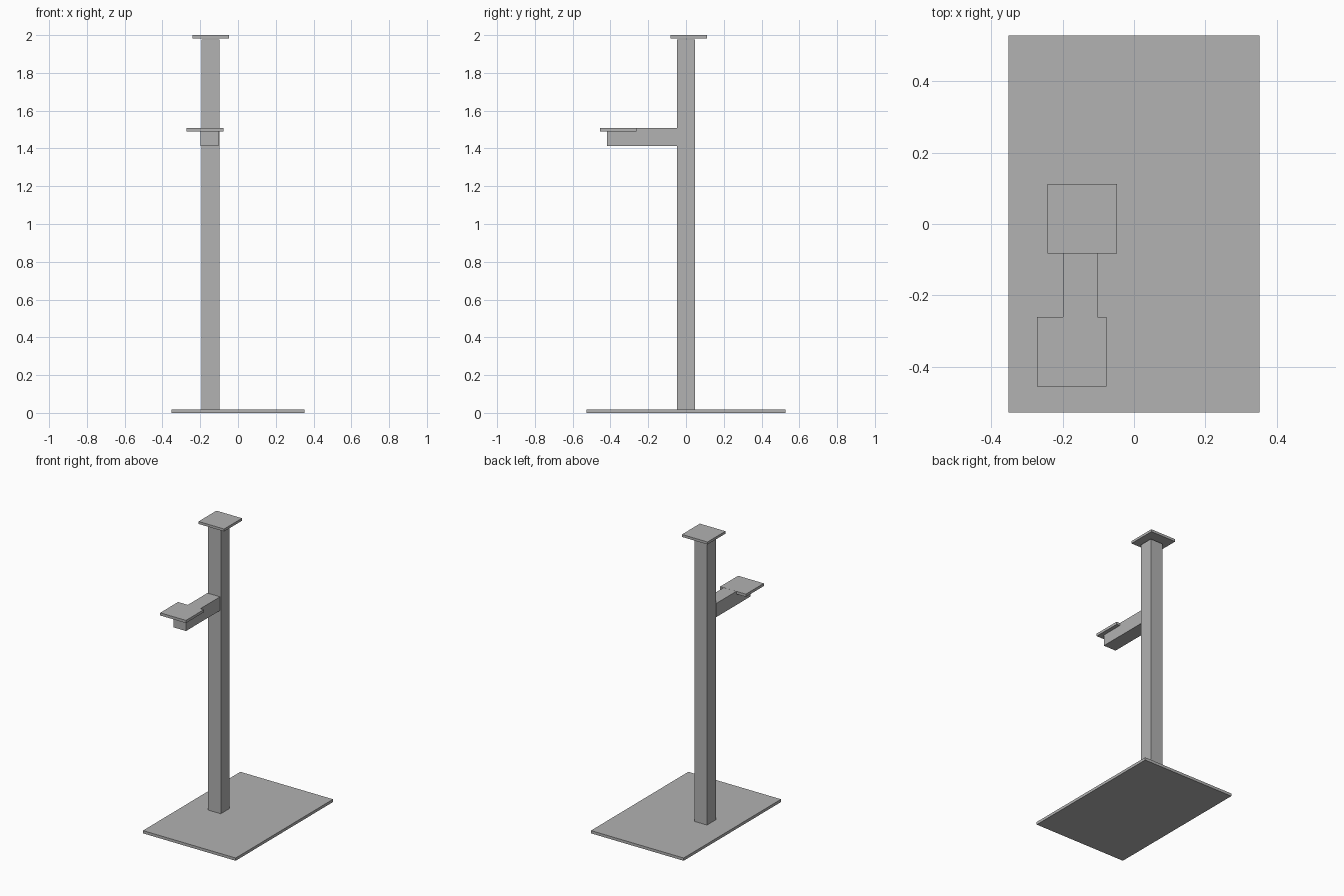
import bpy

cube = bpy.data.objects.get("Cube")
if cube:
    bpy.data.objects.remove(cube, do_unlink=True)

# Single matte grey
grey = bpy.data.materials.new("plain_grey")
grey.use_nodes = True
colour = (0.445, 0.445, 0.445, 1)
grey.diffuse_color = colour
grey.node_tree.nodes["Principled BSDF"].inputs["Base Color"].default_value = colour


def box(name, low, high):
    """Add a box spanning two opposite corners."""
    bpy.ops.mesh.primitive_cube_add(size=1)
    obj = bpy.context.object
    obj.name = name
    for v in obj.data.vertices:
        v.co = [h if c > 0 else l for c, l, h in zip(v.co, low, high)]
    obj.data.materials.append(grey)
    return obj


# Floor plate and the upright post
box("base_plate", (-0.352, -0.528, 0), (0.352, 0.528, 0.019))
box("post", (-0.193, -0.048, 0.019), (-0.097, 0.048, 1.976))

# Square plate at the top of the post
box("top_plate", (-0.242, -0.082, 1.983), (-0.048, 0.112, 2.0))

# Arm reaching forward, with a small shelf flush with its top
box("arm", (-0.199, -0.417, 1.413), (-0.103, -0.048, 1.507))
box("arm_shelf", (-0.272, -0.455, 1.489), (-0.077, -0.261, 1.5075))
